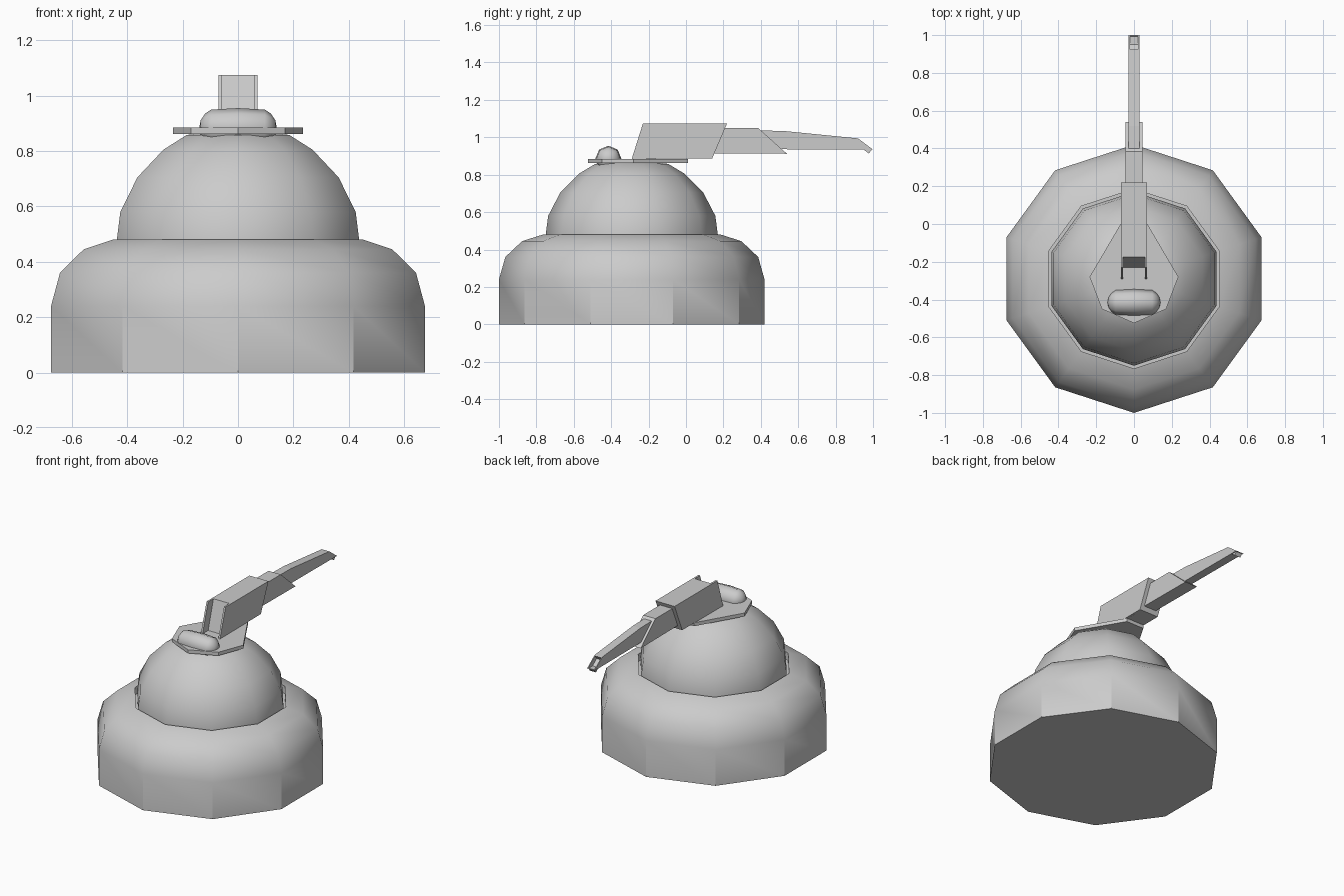
import bpy, bmesh, math

if "Cube" in bpy.data.objects:
    bpy.data.objects.remove(bpy.data.objects["Cube"])

CY = -0.29  # turret axis in y


def finish(name, bm, angle=None):
    bmesh.ops.remove_doubles(bm, verts=bm.verts, dist=1e-5)
    bmesh.ops.recalc_face_normals(bm, faces=bm.faces)
    me = bpy.data.meshes.new(name)
    bm.to_mesh(me)
    bm.free()
    ob = bpy.data.objects.new(name, me)
    bpy.context.collection.objects.link(ob)
    if angle:
        bpy.ops.object.select_all(action='DESELECT')
        ob.select_set(True)
        bpy.context.view_layer.objects.active = ob
        bpy.ops.object.shade_smooth_by_angle(angle=math.radians(angle))
    return ob


def lathe(name, profile, angle, sides=10):
    """Stack of polygon rings (radius, z) around the turret axis, capped at both ends."""
    bm = bmesh.new()
    rings = []
    for r, z in profile:
        rings.append([bm.verts.new((r * math.sin(2 * math.pi * k / sides),
                                    CY + r * math.cos(2 * math.pi * k / sides), z))
                      for k in range(sides)])
    for a, b in zip(rings, rings[1:]):
        for k in range(sides):
            n = (k + 1) % sides
            bm.faces.new((a[k], a[n], b[n], b[k]))
    bm.faces.new(rings[0])
    bm.faces.new(rings[-1])
    return finish(name, bm, angle)


def extrude(name, points, offset, inset_edge=None, inset=0.01, depth=0.05):
    """Polygon extruded by offset; optionally recess the side on one edge."""
    bm = bmesh.new()
    a = [bm.verts.new(p) for p in points]
    b = [bm.verts.new([c + d for c, d in zip(p, offset)]) for p in points]
    bm.faces.new(a)
    bm.faces.new(b)
    sides = [bm.faces.new((a[i - 1], a[i], b[i], b[i - 1])) for i in range(len(a))]
    bmesh.ops.recalc_face_normals(bm, faces=bm.faces)
    if inset_edge is not None:
        bmesh.ops.inset_region(bm, faces=[sides[inset_edge]], thickness=inset)
        bmesh.ops.inset_region(bm, faces=[sides[inset_edge]], thickness=0.0001, depth=-depth)
    return finish(name, bm)


def side_prism(name, yz, x0, x1, **kw):
    return extrude(name, [(x0, y, z) for y, z in yz], (x1 - x0, 0, 0), **kw)


# Ten-sided base with rounded shoulder and a groove around the dome
lathe("base", [(0.71, 0), (0.71, 0.24), (0.676, 0.36), (0.586, 0.445),
               (0.475, 0.48), (0.475, 0.43)], 35)

# Dome
lathe("dome", [(0.46, 0.42), (0.46, 0.48), (0.447, 0.58), (0.382, 0.705),
               (0.283, 0.805), (0.195, 0.858), (0.1, 0.868)], 50)

# Mounting plate, mirrored outline
half = [(0.065, 0.01), (0.235, -0.28), (0.17, -0.45)]
outline = half + [(0, -0.525)] + [(-x, y) for x, y in reversed(half)]
extrude("mount_plate", [(x, y, 0.862) for x, y in outline], (0, 0, 0.023))

# Capsule hatch lying across the plate
bm = bmesh.new()
bmesh.ops.create_uvsphere(bm, u_segments=8, v_segments=8, radius=0.07)
for v in bm.verts:
    x, y, z = v.co
    shift = 0.07 if z > 0.001 else -0.07 if z < -0.001 else 0
    v.co = (z + shift, y - 0.415, x + 0.885)
finish("hatch", bm, 60)

# Gun housing: core block and two cheeks that leave a rear channel
side_prism("housing_core", [(-0.23, 0.885), (-0.175, 1.075), (0.22, 1.075), (0.14, 0.887)],
           -0.058, 0.058)
cheek = [(-0.29, 0.885), (-0.23, 1.075), (0.22, 1.075), (0.14, 0.887)]
for s, side in ((1, "left"), (-1, "right")):
    side_prism("housing_cheek_" + side, cheek, s * 0.058, s * 0.07)

# Barrel sleeve and tapered barrel with a recessed muzzle
side_prism("barrel_sleeve", [(0.1, 0.915), (0.17, 1.05), (0.385, 1.05), (0.54, 0.912)],
           -0.045, 0.045)
side_prism("barrel", [(0.36, 0.937), (0.36, 1.037), (0.52, 1.034), (0.92, 0.994), (1.0, 0.934)],
           -0.028, 0.028, inset_edge=4, inset=0.008, depth=0.03)
